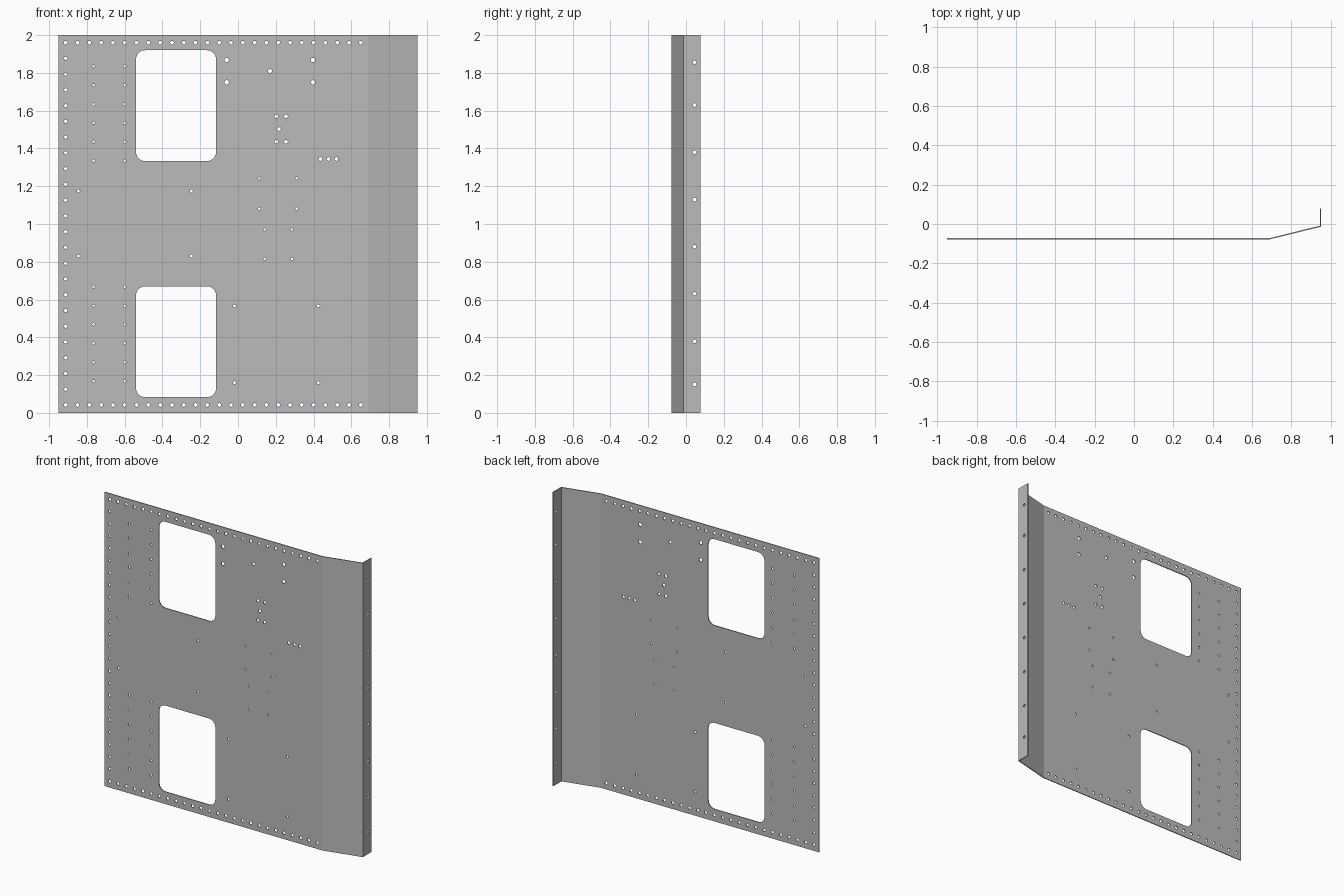
import bpy
import bmesh
from math import cos, sin, pi
from mathutils import Vector

if "Cube" in bpy.data.objects:
    bpy.data.objects.remove(bpy.data.objects["Cube"], do_unlink=True)

THICK = 0.006
FRONT = -0.078
HEIGHT = 2.0
X, Y, Z = Vector((1, 0, 0)), Vector((0, 1, 0)), Vector((0, 0, 1))

metal = bpy.data.materials.new("sheet grey")
metal.use_nodes = True
grey = (0.5, 0.5, 0.5, 1)
metal.diffuse_color = grey
metal.node_tree.nodes["Principled BSDF"].inputs["Base Color"].default_value = grey


def prism(bm, points, direction):
    """Extrude a closed outline along a direction into a solid."""
    face = bm.faces.new([bm.verts.new(p) for p in points])
    ext = bmesh.ops.extrude_face_region(bm, geom=[face], use_keep_orig=True)
    verts = [v for v in ext["geom"] if isinstance(v, bmesh.types.BMVert)]
    bmesh.ops.translate(bm, verts=verts, vec=direction)


def make_object(name, bm):
    bmesh.ops.recalc_face_normals(bm, faces=bm.faces)
    mesh = bpy.data.meshes.new(name)
    bm.to_mesh(mesh)
    bm.free()
    obj = bpy.data.objects.new(name, mesh)
    bpy.context.collection.objects.link(obj)
    return obj


def hole(bm, x, z, r):
    """Round cutter through the front sheet."""
    pts = [Vector((x + r * cos(a), FRONT - 0.02, z + r * sin(a)))
           for a in (2 * pi * i / 12 for i in range(12))]
    prism(bm, pts, Y * 0.05)


def window(bm, x0, x1, z0, z1, r):
    """Cutter with rounded corners."""
    pts = []
    corners = [(x1 - r, z1 - r), (x0 + r, z1 - r), (x0 + r, z0 + r), (x1 - r, z0 + r)]
    for q, (cx, cz) in enumerate(corners):
        for i in range(7):
            a = pi / 2 * (q + i / 6)
            pts.append(Vector((cx + r * cos(a), FRONT - 0.02, cz + r * sin(a))))
    prism(bm, pts, Y * 0.05)


# Bent sheet: flat web, sloped strip and rear flange
outer = [(-0.95, FRONT), (0.69, FRONT), (0.95, -0.014), (0.95, 0.078)]
inner = [(0.95 - THICK, 0.078), (0.95 - THICK, -0.009),
         (0.689, FRONT + THICK), (-0.95, FRONT + THICK)]
bm = bmesh.new()
prism(bm, [Vector((x, y, 0)) for x, y in outer + inner], Z * HEIGHT)
panel = make_object("bent_panel", bm)
panel.data.materials.append(metal)

cut = bmesh.new()

# Two window openings
for z0 in (0.083, 1.333):
    window(cut, -0.54, -0.116, z0, z0 + 0.587, 0.048)

# Rivet rows along the top, bottom and left edges
for i in range(26):
    for z in (0.042, 1.96):
        hole(cut, -0.912 + i * 0.0625, z, 0.01)
for i in range(1, 23):
    hole(cut, -0.912, 0.042 + i * 1.918 / 23, 0.009)

# Rivet columns beside the windows
for x in (-0.765, -0.6):
    for i in range(6):
        for z0 in (0.168, 1.335):
            hole(cut, x, z0 + i * 0.1, 0.007)

# Rectangular groups of mounting holes: x pair, z pair, radius
groups = [
    ((-0.845, -0.247), (0.83, 1.175), 0.008),
    ((-0.06, 0.397), (1.75, 1.868), 0.012),
    ((0.203, 0.254), (1.435, 1.57), 0.01),
    ((0.113, 0.31), (1.08, 1.241), 0.007),
    ((0.141, 0.285), (0.815, 0.971), 0.007),
    ((-0.018, 0.425), (0.16, 0.567), 0.008),
]
for xs, zs, r in groups:
    for x in xs:
        for z in zs:
            hole(cut, x, z, r)

# Single holes and the short row of three
hole(cut, 0.17, 1.81, 0.011)
hole(cut, 0.217, 1.503, 0.01)
for x in (0.437, 0.479, 0.521):
    hole(cut, x, 1.344, 0.01)

# Flange holes
for z in (0.15, 0.38, 0.63, 0.88, 1.13, 1.38, 1.63, 1.857):
    pts = [Vector((0.9, 0.045 + 0.01 * cos(a), z + 0.01 * sin(a)))
           for a in (2 * pi * i / 12 for i in range(12))]
    prism(cut, pts, X * 0.1)

cutter = make_object("hole_cutter", cut)
cutter.hide_render = True

# Punch the holes, then discard the cutter
mod = panel.modifiers.new("holes", 'BOOLEAN')
mod.operation = 'DIFFERENCE'
mod.solver = 'EXACT'
mod.object = cutter
bpy.context.view_layer.update()
punched = bpy.data.meshes.new_from_object(
    panel.evaluated_get(bpy.context.evaluated_depsgraph_get()))
panel.modifiers.clear()
panel.data = punched
bpy.data.objects.remove(cutter, do_unlink=True)
